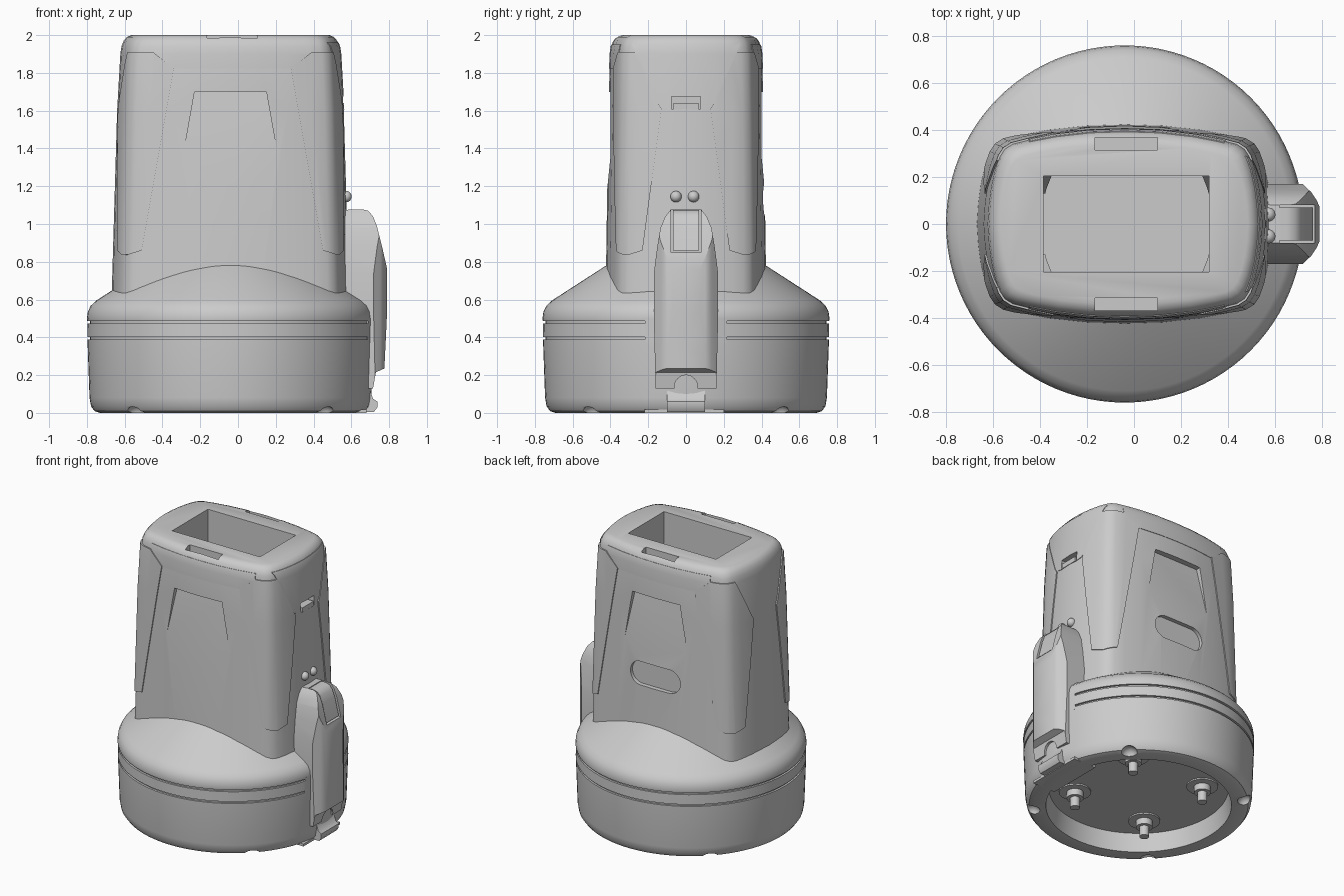
import bpy, bmesh, math
from mathutils import Matrix, Vector

if "Cube" in bpy.data.objects:
    bpy.data.objects.remove(bpy.data.objects["Cube"], do_unlink=True)

CX = -0.04  # axis of the base and the housing

grey = bpy.data.materials.new("plain_grey")
grey.use_nodes = True
grey.diffuse_color = (0.6, 0.6, 0.6, 1)
grey.node_tree.nodes["Principled BSDF"].inputs["Base Color"].default_value = (0.6, 0.6, 0.6, 1)


def add(name, bm):
    bmesh.ops.recalc_face_normals(bm, faces=bm.faces)
    mesh = bpy.data.meshes.new(name)
    bm.to_mesh(mesh)
    bm.free()
    ob = bpy.data.objects.new(name, mesh)
    mesh.materials.append(grey)
    bpy.context.collection.objects.link(ob)
    return ob


def activate(ob):
    bpy.ops.object.select_all(action='DESELECT')
    ob.select_set(True)
    bpy.context.view_layer.objects.active = ob


def smooth(ob, angle=30):
    activate(ob)
    bpy.ops.object.shade_smooth_by_angle(angle=math.radians(angle))
    return ob


def boolean(ob, cutter, operation='DIFFERENCE'):
    activate(ob)
    mod = ob.modifiers.new("cut", 'BOOLEAN')
    mod.operation, mod.object, mod.solver = operation, cutter, 'EXACT'
    bpy.ops.object.modifier_apply(modifier=mod.name)
    bpy.data.objects.remove(cutter, do_unlink=True)


def prisms(name, outlines, axis, lo, hi):
    """Extrude 2D outlines along an axis: 'y' takes (x, z), 'x' takes (y, z), 'z' takes (x, y)."""
    place = {'y': lambda a, b, t: (a, t, b), 'x': lambda a, b, t: (t, a, b), 'z': lambda a, b, t: (a, b, t)}[axis]
    bm = bmesh.new()
    for pts in outlines:
        rings = [[bm.verts.new(place(a, b, t)) for a, b in pts] for t in (lo, hi)]
        bm.faces.new(rings[0])
        bm.faces.new(rings[1])
        for i in range(len(pts)):
            j = (i + 1) % len(pts)
            bm.faces.new((rings[0][i], rings[0][j], rings[1][j], rings[1][i]))
    return add(name, bm)


def box(name, x0, x1, y0, y1, z0, z1):
    return prisms(name, [[(x0, y0), (x1, y0), (x1, y1), (x0, y1)]], 'z', z0, z1)


def revolve(name, profile, steps, start=0.0, sweep=math.tau):
    bm = bmesh.new()
    verts = [bm.verts.new((CX + r * math.cos(start), r * math.sin(start), z)) for r, z in profile]
    edges = [bm.edges.new(p) for p in zip(verts, verts[1:])]
    bmesh.ops.spin(bm, geom=verts + edges, cent=(CX, 0, 0), axis=(0, 0, 1), angle=sweep, steps=steps)
    bmesh.ops.remove_doubles(bm, verts=bm.verts, dist=0.0005)
    return add(name, bm)


def cylinder(bm, radius, low, high, x, y, top=None):
    bmesh.ops.create_cone(bm, cap_ends=True, segments=24, radius1=radius, radius2=top or radius,
                          depth=high - low, matrix=Matrix.Translation((x, y, (low + high) / 2)))


def mirrored(outline, centre):
    return [outline, [(2 * centre - a, b) for a, b in outline]]


# Round base with two thin grooves and a hollow underside
def groove(z):
    return [(0.757, z - 0.007), (0.743, z - 0.007), (0.743, z + 0.007), (0.758, z + 0.007)]


base = revolve("base", [(0, 0.13), (0.59, 0.13), (0.61, 0), (0.69, 0), (0.72, 0.01), (0.738, 0.035), (0.746, 0.08)]
               + groove(0.395) + groove(0.48)
               + [(0.76, 0.5), (0.755, 0.535), (0.74, 0.567), (0.71, 0.595), (0.4, 0.795), (0, 0.8)], 96)
bm = bmesh.new()
for k in range(4):
    a = math.pi / 4 + k * math.pi / 2
    bmesh.ops.create_uvsphere(bm, u_segments=20, v_segments=12, radius=0.055,
                              matrix=Matrix.Translation((CX + 0.705 * math.cos(a), 0.705 * math.sin(a), -0.012)))
boolean(base, add("rim_notch_cutter", bm))
smooth(base)

# Plain stretch that interrupts the grooves behind the latch
arc = 0.29
smooth(revolve("groove_break", [(0.74, 0.37), (0.757, 0.37), (0.7605, 0.5), (0.74, 0.5)], 12, -arc, 2 * arc))

# Mounting feet inside the hollow
bm = bmesh.new()
for k in range(4):
    a = math.pi / 4 + k * math.pi / 2
    x, y = CX + 0.42 * math.cos(a), 0.42 * math.sin(a)
    cylinder(bm, 0.105, 0.12, 0.14, x, y)
    cylinder(bm, 0.055, 0.075, 0.125, x, y)
    cylinder(bm, 0.032, 0.005, 0.08, x, y)
smooth(add("mounting_feet", bm))


# Tapered housing lofted from a bowed, rounded section
def housing_loft(name, grow=0.0):
    quarter = [(0.628, 0), (0.622, 0.09), (0.611, 0.17), (0.592, 0.25), (0.572, 0.305), (0.55, 0.338),
               (0.515, 0.36), (0.44, 0.379), (0.32, 0.402), (0.16, 0.42), (0, 0.425)]
    half = quarter + [(-x, y) for x, y in quarter[-2::-1]]
    loop = half + [(x, -y) for x, y in half[-2:0:-1]]
    levels = [(0.5, 0.635, 0.43), (0.65, 0.628, 0.425), (1.6, 0.6, 0.411), (1.9, 0.583, 0.402),
              (1.94, 0.577, 0.396), (1.97, 0.565, 0.385), (1.99, 0.548, 0.366), (2.0, 0.525, 0.342)]
    bm = bmesh.new()
    rings = [[bm.verts.new((CX + x * (a + grow) / 0.628, y * (b + grow) / 0.425, z)) for x, y in loop]
             for z, a, b in levels]
    for low, high in zip(rings, rings[1:]):
        for i in range(len(loop)):
            j = (i + 1) % len(loop)
            bm.faces.new((low[i], low[j], high[j], high[i]))
    bm.faces.new(rings[0])
    bm.faces.new(rings[-1])
    return add(name, bm)


housing = housing_loft("housing")
boolean(housing, box("pocket_cutter", -0.385, 0.32, -0.205, 0.205, 1.5, 2.1))
for s in (-1, 1):
    y0, y1 = sorted((s * 0.315, s * 0.368))
    boolean(housing, box("slot_cutter", -0.165, 0.1, y0, y1, 1.95, 2.1))
    # Ramped trapezoid recess, deepest along its top edge
    bm = bmesh.new()
    corners = [[bm.verts.new((x, s * y, z)) for x, y, z in
                ((CX - w, d, z), (CX + w, d, z), (CX + w, 0.6, z), (CX - w, 0.6, z))]
               for z, w, d in ((1.08, 0.3, 0.428), (1.70, 0.19, 0.365))]
    for i in range(4):
        j = (i + 1) % 4
        bm.faces.new((corners[0][i], corners[0][j], corners[1][j], corners[1][i]))
    bm.faces.new(corners[0])
    bm.faces.new(corners[1])
    boolean(housing, add("recess_cutter", bm))

# Rounded oval dent on the back
oval = [(CX + math.copysign(0.115, math.cos(t)) + 0.085 * math.cos(t), 1.13 + 0.085 * math.sin(t))
        for t in [(k + 0.5) * math.tau / 32 for k in range(32)]]
boolean(housing, prisms("oval_cutter", [oval], 'y', 0.385, 0.6))
boolean(housing, box("release_slot_cutter", 0.5, 0.7, -0.077, 0.077, 1.61, 1.675))
smooth(housing)

# Raised corner strips
strip_front = [(0.28, 1.825), (0.39, 1.91), (0.8, 1.91), (0.8, 0.835), (0.53, 0.835), (0.45, 0.86)]
strip_side = [(0.13, 1.61), (0.15, 1.64), (0.27, 1.91), (0.6, 1.91), (0.6, 0.86), (0.31, 0.835), (0.23, 0.86)]
strips = housing_loft("corner_strips", 0.008)
boolean(strips, prisms("strip_front_cutter", mirrored(strip_front, CX + 0.01), 'y', -1, 1), 'INTERSECT')
boolean(strips, prisms("strip_side_cutter", mirrored(strip_side, 0), 'x', -1, 1), 'INTERSECT')
smooth(strips)

# Thin raised bands of the cap, front and back
band = housing_loft("cap_bands", 0.003)
boolean(band, prisms("band_cutter", [[(-0.34, 1.822), (0.28, 1.822), (0.385, 1.91), (0.385, 1.95),
                                      (-0.445, 1.95), (-0.445, 1.91)]], 'y', -1, 1), 'INTERSECT')
boolean(band, box("band_core_cutter", -1, 1, -0.3, 0.3, 1.5, 2.2))
smooth(band)

# Side flap of the cap above the latch
flap = housing_loft("cap_flap", 0.004)
flap_edge = [(0.29, 1.96), (0.27, 1.91), (0.15, 1.64), (0.12, 1.615), (0.08, 1.605)]
boolean(flap, prisms("flap_cutter", [flap_edge + [(-y, z) for y, z in flap_edge[::-1]]], 'x', 0.45, 1), 'INTERSECT')
boolean(flap, box("flap_slot_cutter", 0.4, 0.8, -0.077, 0.077, 1.61, 1.675))
smooth(flap)
smooth(box("release_tab", 0.5, 0.562, -0.065, 0.065, 1.605, 1.64))

# Two small round studs
bm = bmesh.new()
for y in (-0.053, 0.04):
    bmesh.ops.create_uvsphere(bm, u_segments=20, v_segments=12, radius=0.03,
                              matrix=Matrix.Translation((0.572, y, 1.145)))
smooth(add("studs", bm), 40)

# Latch: side profile trimmed by its front outline
latch = prisms("latch", [[(0.5, 0.13), (0.715, 0.13), (0.73, 0.215), (0.775, 0.235), (0.783, 0.4), (0.79, 0.55),
                          (0.79, 0.76), (0.765, 0.87), (0.735, 0.99), (0.715, 1.04), (0.69, 1.07), (0.65, 1.08),
                          (0.5, 1.07)]], 'y', -0.3, 0.3)
side = [(0.16, 0.1), (0.17, 0.5), (0.17, 0.74), (0.152, 0.88), (0.135, 0.98), (0.11, 1.04), (0.07, 1.09)]
boolean(latch, prisms("latch_outline", [side + [(-y, z) for y, z in side[::-1]]], 'x', 0.4, 1), 'INTERSECT')
plan = [(0.4, 0.2), (0.69, 0.2), (0.725, 0.163), (0.755, 0.135), (0.778, 0.1), (0.8, 0.05)]
boolean(latch, prisms("latch_plan", [plan + [(x, -y) for x, y in plan[::-1]]], 'z', 0, 1.5), 'INTERSECT')
arch = [(0.062 * math.cos(t), 0.135 + 0.065 * math.sin(t)) for t in [k * math.pi / 16 for k in range(17)]]
boolean(latch, prisms("arch_cutter", [[(0.062, 0.05)] + arch + [(-0.062, 0.05)]], 'x', 0.6, 1))
boolean(latch, box("window_cutter", 0.62, 0.9, -0.08, 0.08, 0.85, 1.2))
smooth(latch, 35)

# Lever plate filling the latch window
smooth(prisms("latch_lever", [[(0.55, 0.86), (0.76, 0.86), (0.728, 0.99), (0.708, 1.04), (0.685, 1.066),
                               (0.65, 1.075), (0.55, 1.065)]], 'y', -0.07, 0.07), 35)

# Catch hook and foot under the latch
smooth(prisms("catch_hook", [[(0.6, 0.005), (0.72, 0.005), (0.738, 0.03), (0.738, 0.06), (0.715, 0.075),
                              (0.7, 0.12), (0.6, 0.12)]], 'y', -0.1, 0.1), 40)
box("catch_foot", 0.5, 0.68, -0.22, 0.2, 0, 0.018)
